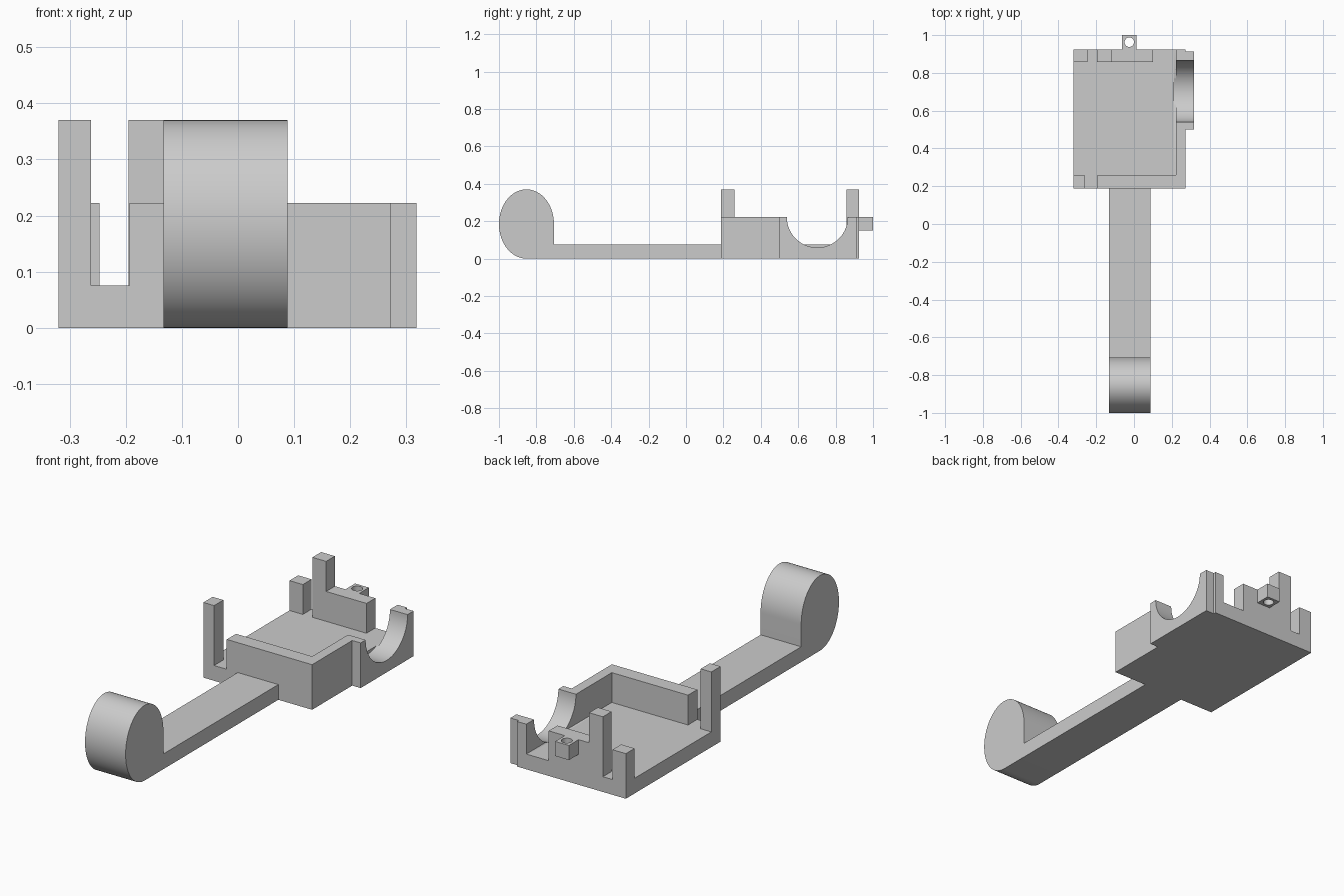
import bpy, bmesh, math

cube = bpy.data.objects.get("Cube")
if cube:
    bpy.data.objects.remove(cube, do_unlink=True)

GREY = (0.6, 0.6, 0.6, 1)
grey = bpy.data.materials.new("plain grey")
grey.use_nodes = True
grey.diffuse_color = GREY
grey.node_tree.nodes["Principled BSDF"].inputs["Base Color"].default_value = GREY


def finish(name, bm, smooth=False):
    """Turn a bmesh into a named grey object."""
    bmesh.ops.recalc_face_normals(bm, faces=bm.faces)
    mesh = bpy.data.meshes.new(name)
    bm.to_mesh(mesh)
    bm.free()
    obj = bpy.data.objects.new(name, mesh)
    bpy.context.collection.objects.link(obj)
    mesh.materials.append(grey)
    if smooth:
        bpy.ops.object.select_all(action='DESELECT')
        obj.select_set(True)
        bpy.context.view_layer.objects.active = obj
        bpy.ops.object.shade_smooth_by_angle(angle=math.radians(30))
    return obj


def extrude(name, points, axis, lo, hi, smooth=False):
    """Extrude a closed profile along x (points are y, z) or y (points are x, z)."""
    bm = bmesh.new()
    place = (lambda p, d: (d, *p)) if axis == "x" else (lambda p, d: (p[0], d, p[1]))
    near = [bm.verts.new(place(p, lo)) for p in points]
    far = [bm.verts.new(place(p, hi)) for p in points]
    bm.faces.new(near)
    bm.faces.new(far[::-1])
    n = len(points)
    for i in range(n):
        j = (i + 1) % n
        bm.faces.new((near[i], near[j], far[j], far[i]))
    return finish(name, bm, smooth)


# Main levels and limits of the tray
LEFT, WALL_IN, WALL_OUT, LUG_OUT = -0.32, 0.222, 0.272, 0.318
FRONT, FRONT_IN, BACK_IN, BACK = 0.188, 0.26, 0.857, 0.925
FLOOR, RIM, TALL = 0.075, 0.222, 0.37
CUT_Y, CUT_R, CUT_IN = 0.702, 0.163, 0.212


def box_profile(a, b, bottom, top):
    return [(a, bottom), (b, bottom), (b, top), (a, top)]


def cradle_profile(y0, y1, top, steps=40):
    """Wall outline with the round cradle scooped from its top edge."""
    half = math.acos((RIM - top) / CUT_R)
    arc = []
    for i in range(steps + 1):
        a = half - 2 * half * i / steps
        arc.append((CUT_Y + CUT_R * math.sin(a), RIM - CUT_R * math.cos(a)))
    return [(y0, 0), (y1, 0), (y1, top)] + arc + [(y0, top)]


# Tray floor and the scooped strip along its left edge
extrude("tray_floor", box_profile(LEFT, CUT_IN, 0, FLOOR), "y", FRONT, BACK)
extrude("tray_floor_edge", cradle_profile(FRONT, BACK, FLOOR), "x", CUT_IN, WALL_IN, True)

# Side wall and outer lug sharing the round cradle
extrude("cradle_wall", cradle_profile(FRONT, BACK, RIM), "x", WALL_IN, WALL_OUT, True)
extrude("cradle_lug", cradle_profile(0.5, 0.912, RIM), "x", WALL_OUT, LUG_OUT, True)

# Front wall and tall corner post
extrude("front_wall", box_profile(-0.193, WALL_IN, FLOOR, RIM), "y", FRONT, FRONT_IN)
extrude("front_corner_post", box_profile(LEFT, -0.262, FLOOR, TALL), "y", FRONT, FRONT_IN)

# Back wall stepping up to a tall post, and short corner post
back = [(-0.195, FLOOR), (0.1, FLOOR), (0.1, RIM), (-0.12, RIM), (-0.12, TALL), (-0.195, TALL)]
extrude("back_wall", back, "y", BACK_IN, BACK)
extrude("back_corner_post", box_profile(LEFT, -0.247, FLOOR, RIM), "y", BACK_IN, BACK)

# Screw tab with a round hole: square outline bridged to a circle
bm = bmesh.new()
rings = []
for z in (0.15, RIM):
    for hole in (False, True):
        ring = []
        for i in range(32):
            c, s = math.cos(i * math.tau / 32), math.sin(i * math.tau / 32)
            r = 0.025 if hole else 0.0375 / max(abs(c), abs(s))
            ring.append(bm.verts.new((-0.025 + r * c, 0.9625 + r * s, z)))
        rings.append(ring)
for a, b in ((0, 1), (1, 3), (3, 2), (2, 0)):
    for i in range(32):
        j = (i + 1) % 32
        bm.faces.new((rings[a][i], rings[a][j], rings[b][j], rings[b][i]))
finish("screw_tab", bm, True)

# Long arm ending in an upright oval roll
CY, CZ, RY, RZ = -0.853, 0.185, 0.147, 0.185
arm = [(FRONT, 0), (FRONT, FLOOR), (CY + RY, FLOOR)]
for i in range(73):
    a = math.radians(270 * i / 72)
    arm.append((CY + RY * math.cos(a), CZ + RZ * math.sin(a)))
extrude("arm_with_roll", arm, "x", -0.133, 0.088, True)
